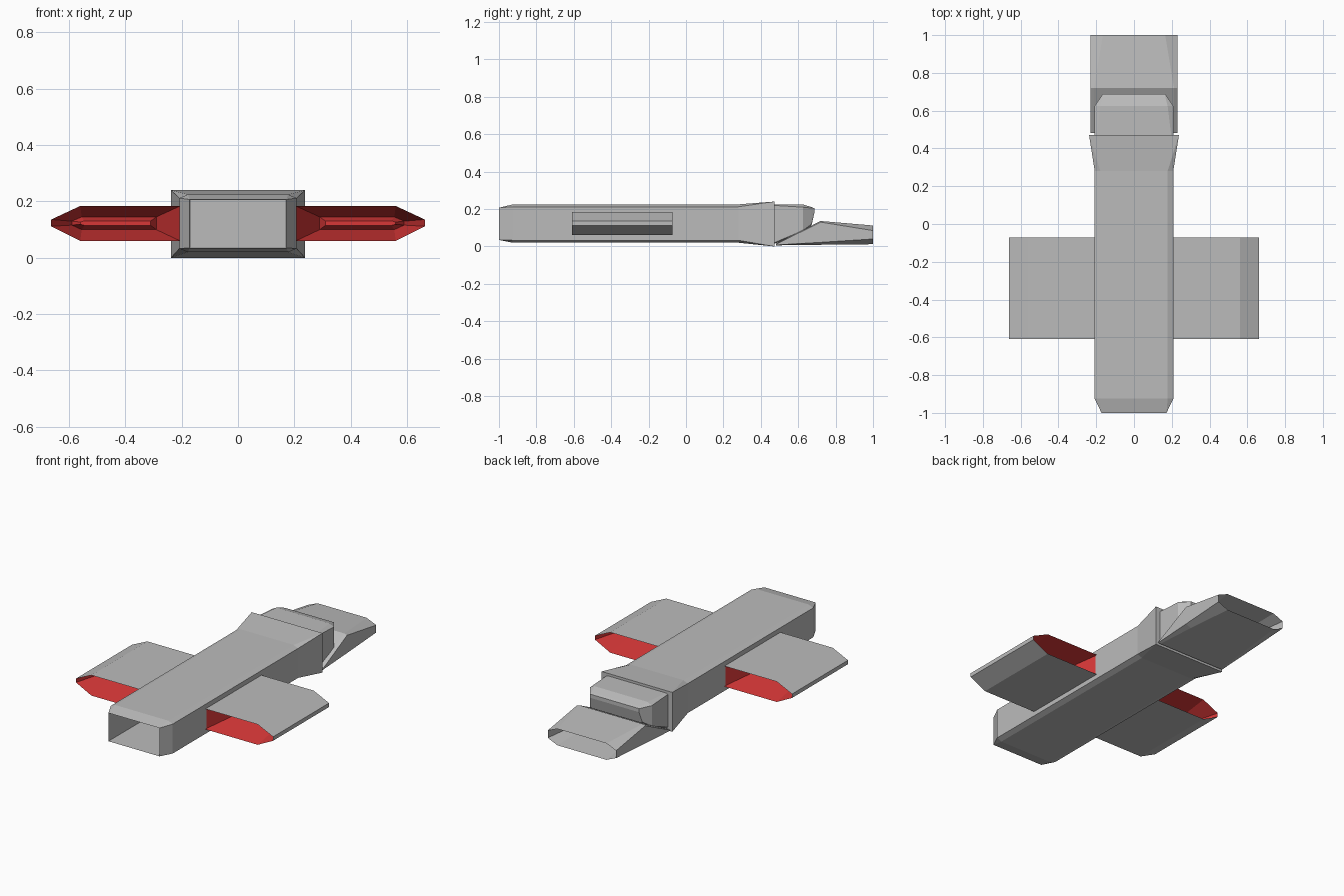
import bpy, bmesh

if "Cube" in bpy.data.objects:
    bpy.data.objects.remove(bpy.data.objects["Cube"])


def material(name, rgb):
    m = bpy.data.materials.new(name)
    m.diffuse_color = (*rgb, 1)
    m.use_nodes = True
    m.node_tree.nodes["Principled BSDF"].inputs["Base Color"].default_value = m.diffuse_color
    return m


GREY = material("hull grey", (0.5, 0.5, 0.5))
RED = material("duct red", (0.68, 0.038, 0.038))


def section(y, hx, z0, z1, cx=0.0, cz=0.0):
    """Rectangle with chamfered corners, standing across the y axis."""
    half = [(hx - cx, z0), (hx, z0 + cz), (hx, z1 - cz), (hx - cx, z1)]
    return [(x, y, z) for x, z in half] + [(-x, y, z) for x, z in reversed(half)]


def loft(name, rings, inner=()):
    """Skin a row of rings, cap both ends; spans listed in inner are red."""
    bm = bmesh.new()
    loops = [[bm.verts.new(p) for p in r] for r in rings]
    for i, (a, b) in enumerate(zip(loops, loops[1:])):
        n = len(a)
        for k in range(n):
            f = bm.faces.new((a[k], a[(k + 1) % n], b[(k + 1) % n], b[k]))
            f.material_index = int(i in inner)
    for end in (loops[0], loops[-1]):
        bm.faces.new(end).material_index = int(bool(inner))
    bmesh.ops.remove_doubles(bm, verts=bm.verts, dist=0.0005)
    bmesh.ops.recalc_face_normals(bm, faces=bm.faces)
    me = bpy.data.meshes.new(name)
    bm.to_mesh(me)
    bm.free()
    me.materials.append(GREY)
    me.materials.append(RED)
    ob = bpy.data.objects.new(name, me)
    bpy.context.collection.objects.link(ob)
    return ob


# Long hull: open intake at the front, flared collar at the back
loft("hull", [
    section(-0.35, 0.168, 0.037, 0.205),
    section(-1.0, 0.172, 0.035, 0.207),
    section(-0.925, 0.208, 0.02, 0.225, 0.03, 0.013),
    section(0.28, 0.208, 0.02, 0.225, 0.03, 0.013),
    section(0.472, 0.238, 0.0, 0.24),
])

# Hood behind the collar, with a narrowing rear lip
loft("rear_hood", [
    section(0.46, 0.208, 0.01, 0.225, 0.01, 0.005),
    section(0.625, 0.208, 0.07, 0.225, 0.03, 0.015),
    section(0.672, 0.176, 0.115, 0.21, 0.01, 0.005),
    section(0.687, 0.165, 0.182, 0.204),
])


# Wedge-shaped tail with a recessed outlet
def tail_ring(y, bx, z0, mx, z1, z2, tx, z3):
    half = [(bx, z0), (mx, z1), (mx, z2), (tx, z3)]
    return [(x, y, z) for x, z in half] + [(-x, y, z) for x, z in reversed(half)]


loft("tail", [
    tail_ring(0.482, 0.215, 0.006, 0.230, 0.008, 0.012, 0.212, 0.016),
    tail_ring(0.72, 0.195, 0.009, 0.230, 0.022, 0.130, 0.212, 0.136),
    tail_ring(1.0, 0.165, 0.012, 0.230, 0.040, 0.085, 0.165, 0.112),
    tail_ring(0.78, 0.150, 0.030, 0.190, 0.048, 0.078, 0.150, 0.096),
])


# Wings: hollow ducts that narrow inwards from both ends to a blunt core
def wing_ring(s, y, x0, x1, x2, z0, z1, z2, z3):
    pts = [(x0, z0), (x1, z0), (x2, z1), (x2, z2), (x1, z3), (x0, z3)]
    return [(s * x, y, z) for x, z in pts]


OUTER = (0.205, 0.56, 0.663, 0.112, 0.136, 0.06, 0.184)
for side, s in (("left", -1), ("right", 1)):
    def outer(y):
        return wing_ring(s, y, 0.205, 0.56, 0.663, 0.06, 0.112, 0.136, 0.184)

    def throat(y):
        return wing_ring(s, y, 0.29, 0.555, 0.59, 0.10, 0.116, 0.130, 0.145)

    def core(y):
        return wing_ring(s, y, 0.31, 0.545, 0.56, 0.115, 0.119, 0.127, 0.131)

    loft(side + "_wing", [
        core(-0.42), throat(-0.37), outer(-0.61),
        outer(-0.072), throat(-0.31), core(-0.26),
    ], inner=(0, 1, 3, 4))
